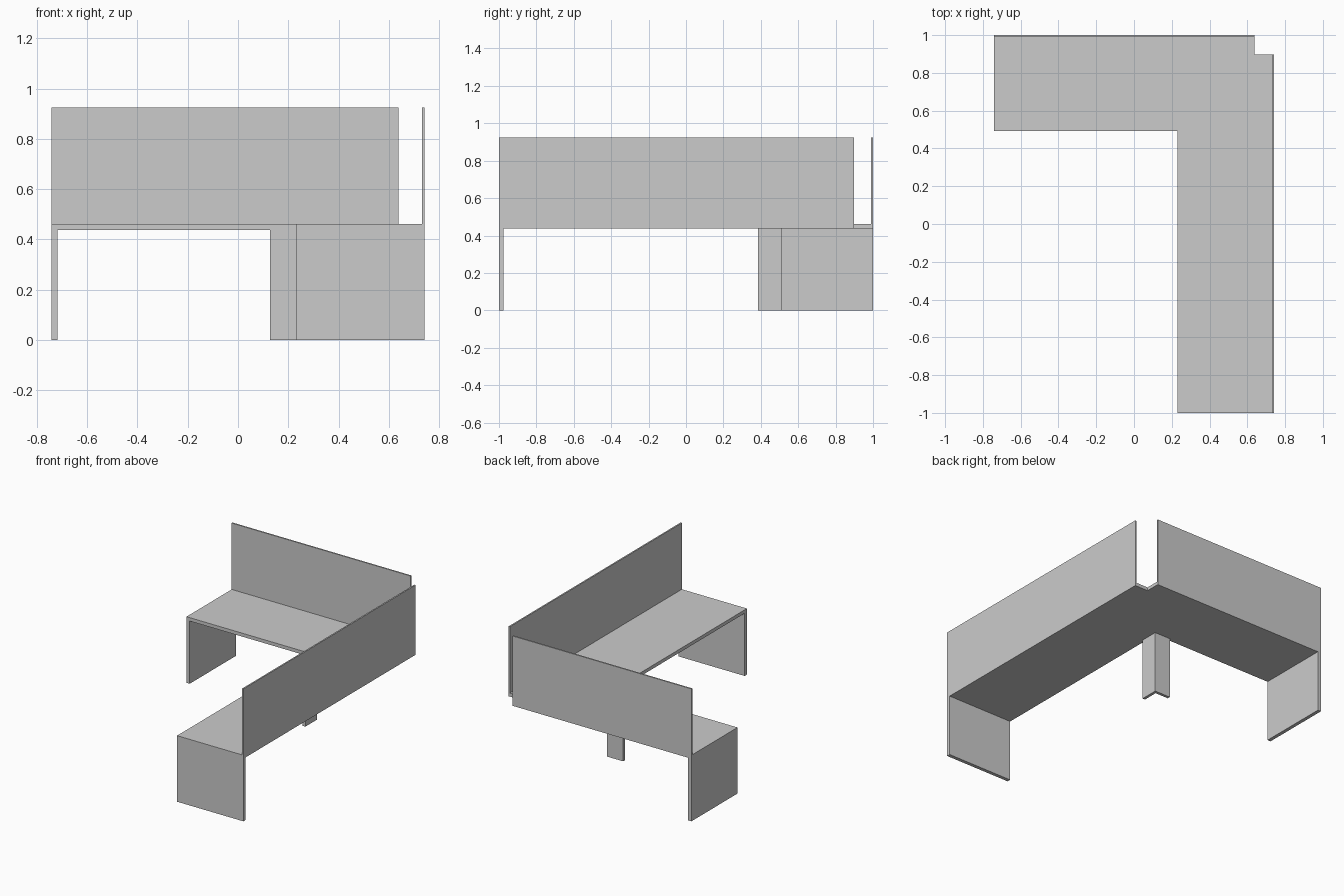
import bpy, bmesh

if "Cube" in bpy.data.objects:
    bpy.data.objects.remove(bpy.data.objects["Cube"])

X, Y = 0.742, 1.0                 # outer half sizes
IX, IY = 0.23, 0.492              # inner corner of the worktop
NX, NY = 0.638, 0.897             # cable notch in the outer corner
Z0, Z1, TOP = 0.437, 0.461, 0.924
LEG, SCREEN, POST = 0.025, 0.01, 0.02


def slab(name, outline, z0, z1):
    """Extrude a flat outline from z0 up to z1."""
    bm = bmesh.new()
    face = bm.faces.new([bm.verts.new((x, y, z0)) for x, y in outline])
    up = bmesh.ops.extrude_face_region(bm, geom=[face])["geom"]
    bmesh.ops.translate(bm, vec=(0, 0, z1 - z0),
                        verts=[v for v in up if isinstance(v, bmesh.types.BMVert)])
    bmesh.ops.recalc_face_normals(bm, faces=bm.faces)
    mesh = bpy.data.meshes.new(name)
    bm.to_mesh(mesh)
    bm.free()
    obj = bpy.data.objects.new(name, mesh)
    bpy.context.collection.objects.link(obj)
    return obj


def rect(x0, x1, y0, y1):
    return [(x0, y0), (x1, y0), (x1, y1), (x0, y1)]


# L-shaped worktop, inset behind the screens, with the notched corner
sx, sy = X - SCREEN, Y - SCREEN
slab("worktop", [(-X, IY), (IX, IY), (IX, -Y), (sx, -Y), (sx, NY),
                 (NX, NY), (NX, sy), (-X, sy)], Z0, Z1)

# Privacy screens along the two outer edges
slab("back_screen", rect(-X, NX, sy, Y), Z0, TOP)
slab("side_screen", rect(sx, X, -Y, NY), Z0, TOP)

# Panel legs at both ends
slab("left_leg", rect(-X, -X + LEG, IY, Y), 0, Z0)
slab("front_leg", rect(IX, X, -Y, -Y + LEG), 0, Z0)

# Angled post under the inner corner
ox, oy = IX + POST, IY + POST
slab("corner_post", [(0.127, IY), (IX, IY), (IX, 0.385), (ox, 0.385),
                     (ox, oy), (0.127, oy)], 0, Z0)
